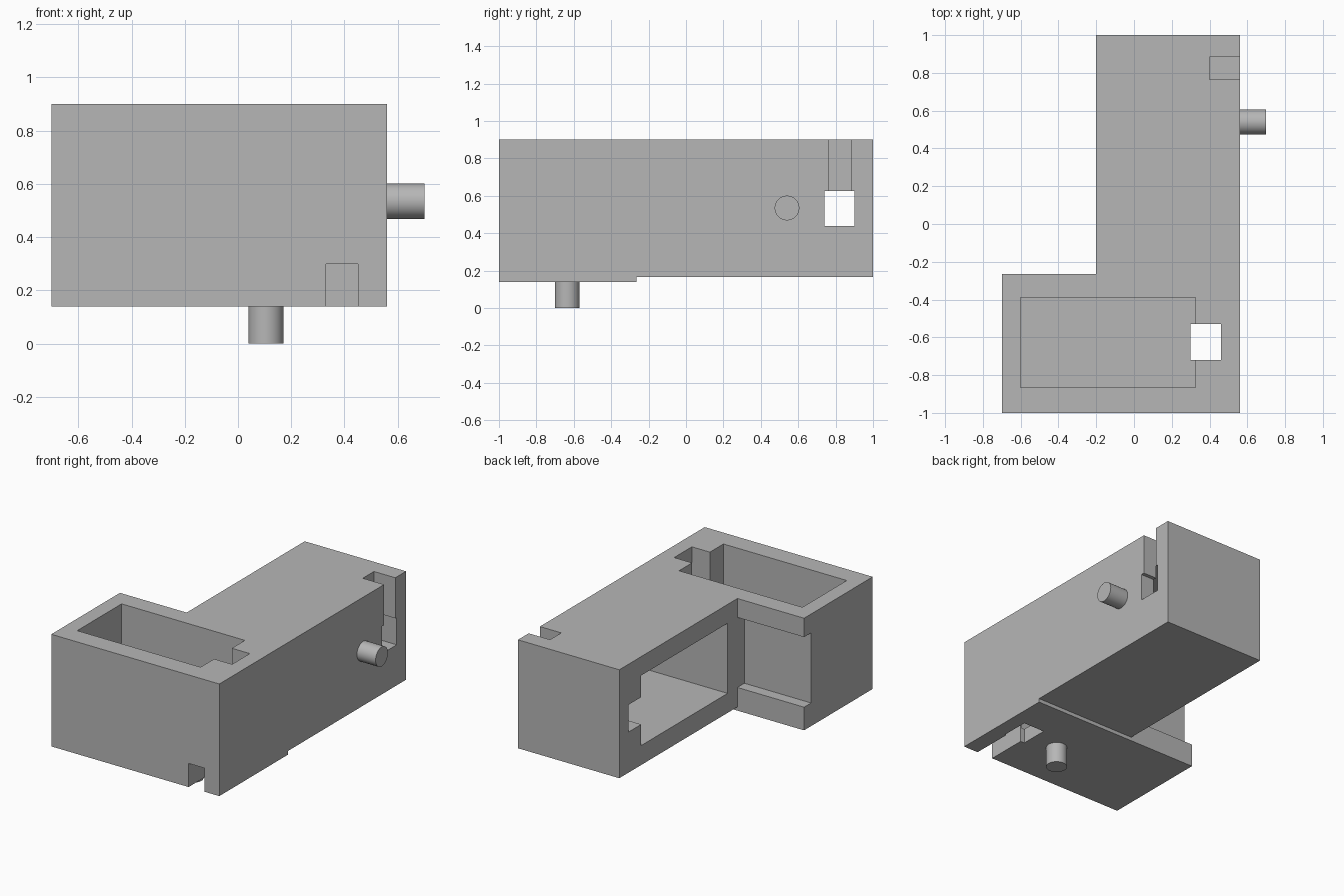
import bpy
import bmesh
from mathutils import Vector

if "Cube" in bpy.data.objects:
    bpy.data.objects.remove(bpy.data.objects["Cube"], do_unlink=True)

grey = bpy.data.materials.new("plain grey")
grey.use_nodes = True
GREY = (0.47, 0.47, 0.47, 1)
grey.diffuse_color = GREY
grey.node_tree.nodes["Principled BSDF"].inputs["Base Color"].default_value = GREY


def add_object(name, bm):
    bmesh.ops.recalc_face_normals(bm, faces=bm.faces)
    mesh = bpy.data.meshes.new(name)
    bm.to_mesh(mesh)
    bm.free()
    mesh.materials.append(grey)
    obj = bpy.data.objects.new(name, mesh)
    bpy.context.collection.objects.link(obj)
    return obj


def box(name, xs, ys, zs):
    bm = bmesh.new()
    bmesh.ops.create_cube(bm, size=1)
    for v in bm.verts:
        v.co = [r[0] if c < 0 else r[1] for c, r in zip(v.co, (xs, ys, zs))]
    return add_object(name, bm)


def activate(obj):
    bpy.ops.object.select_all(action='DESELECT')
    obj.select_set(True)
    bpy.context.view_layer.objects.active = obj


def cut(body, name, xs, ys, zs):
    cutter = box(name, xs, ys, zs)
    cutter.hide_render = True
    mod = body.modifiers.new(name, 'BOOLEAN')
    mod.operation = 'DIFFERENCE'
    mod.solver = 'EXACT'
    mod.object = cutter
    activate(body)
    bpy.ops.object.modifier_apply(modifier=mod.name)
    bpy.data.objects.remove(cutter, do_unlink=True)


def pin(name, start, end, radius):
    axis = Vector(end) - Vector(start)
    bpy.ops.mesh.primitive_cylinder_add(
        vertices=48, radius=radius, depth=axis.length,
        location=(Vector(start) + Vector(end)) / 2,
        rotation=axis.to_track_quat('Z', 'Y').to_euler())
    obj = bpy.context.object
    obj.name = name
    obj.data.materials.append(grey)
    bpy.ops.object.shade_smooth_by_angle()


# L-shaped bracket body
LEFT, INNER, RIGHT = -0.7, -0.2, 0.56
FRONT, STEP, BACK = -1, -0.265, 1
BOTTOM, TOP = 0.14, 0.9
outline = [(LEFT, FRONT), (RIGHT, FRONT), (RIGHT, BACK),
           (INNER, BACK), (INNER, STEP), (LEFT, STEP)]
bm = bmesh.new()
base = bm.faces.new([bm.verts.new((x, y, BOTTOM)) for x, y in outline])
top = bmesh.ops.extrude_face_region(bm, geom=[base], use_keep_orig=True)
bmesh.ops.translate(bm, vec=(0, 0, TOP - BOTTOM),
                    verts=[g for g in top["geom"] if isinstance(g, bmesh.types.BMVert)])
body = add_object("bracket_body", bm)

# Raised underside of the rear arm
cut(body, "underside_step", (-0.3, 0.7), (STEP, 1.1), (0, 0.165))

# Front housing: pocket open upward, cable hole and channel underneath
cut(body, "front_pocket", (-0.6, 0.325), (-0.865, -0.39), (0.24, 1))
cut(body, "front_cable_hole", (0.3, 0.46), (-0.72, -0.53), (0, 1))
cut(body, "front_cable_channel", (0.33, 0.45), (-1.1, -0.6), (0, 0.3))

# Rear housing: pocket open sideways, cable hole and channel to the top
cut(body, "rear_pocket", (-0.3, 0.46), (-0.16, 0.765), (0.297, 0.772))
cut(body, "rear_cable_hole", (-0.3, 0.7), (0.74, 0.9), (0.44, 0.625))
cut(body, "rear_cable_channel", (0.4, 0.7), (0.765, 0.885), (0.55, 1))

# Shallow recess in the back wall of the front housing
cut(body, "back_wall_recess", (-0.8, INNER), (-0.34, -0.2), (0.297, 0.772))

# Pivot pins
pin("bottom_pin", (0.105, -0.635, BOTTOM), (0.105, -0.635, 0), 0.066)
pin("side_pin", (RIGHT, 0.54, 0.535), (0.7, 0.54, 0.535), 0.066)
